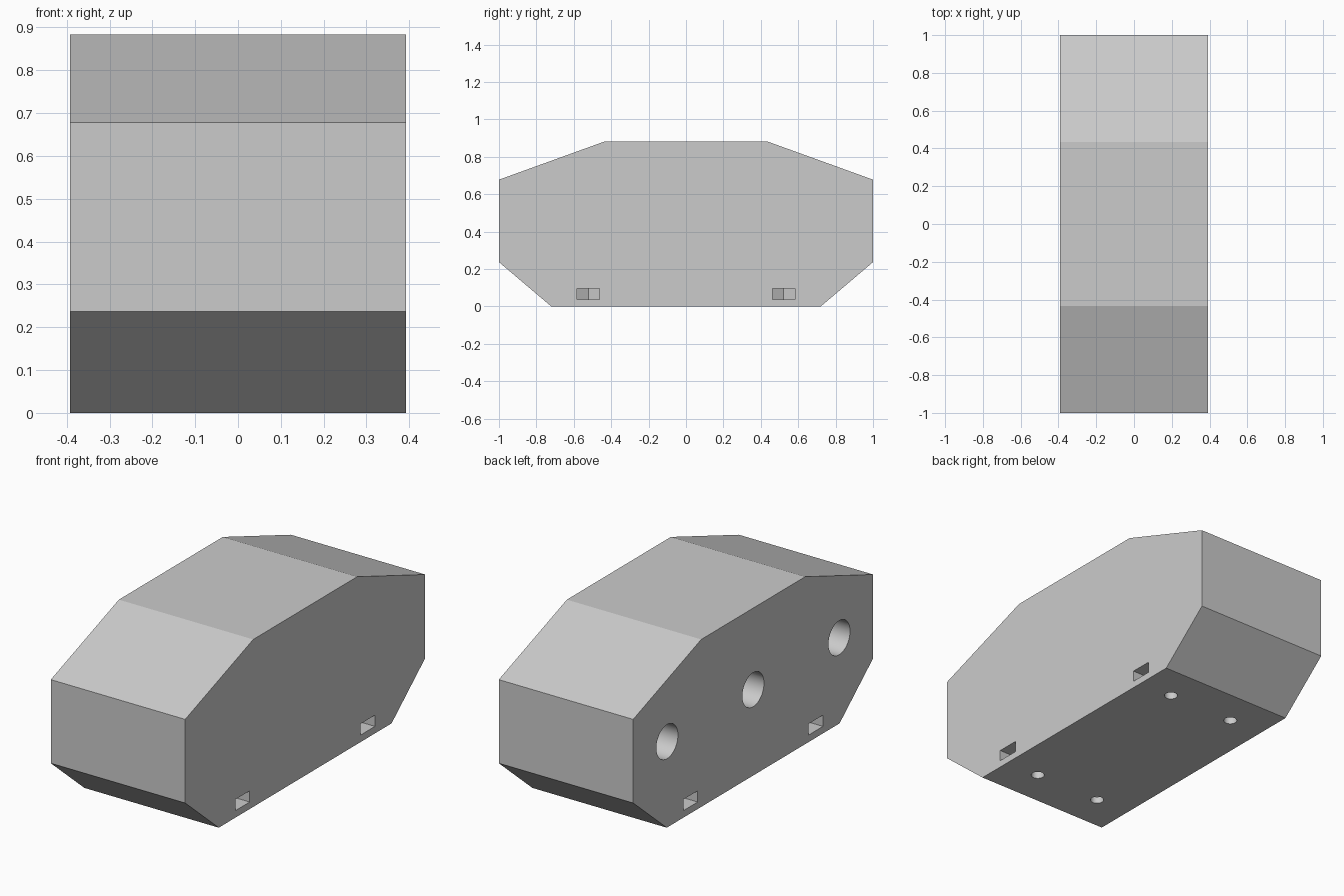
import bpy, bmesh, math
from mathutils import Matrix, Vector

cube = bpy.data.objects.get("Cube")
if cube:
    bpy.data.objects.remove(cube)

HALF_WIDTH = 0.392

grey = bpy.data.materials.new("plain grey")
grey.use_nodes = True
colour = (0.6, 0.6, 0.6, 1)
grey.diffuse_color = colour
grey.node_tree.nodes["Principled BSDF"].inputs["Base Color"].default_value = colour


def prism(name, outline, sweep):
    """Extrude a closed 3D outline along a vector."""
    bm = bmesh.new()
    face = bm.faces.new([bm.verts.new(p) for p in outline])
    ext = bmesh.ops.extrude_face_region(bm, geom=[face])
    moved = [v for v in ext["geom"] if isinstance(v, bmesh.types.BMVert)]
    bmesh.ops.translate(bm, verts=moved, vec=Vector(sweep))
    bmesh.ops.recalc_face_normals(bm, faces=bm.faces)
    mesh = bpy.data.meshes.new(name)
    bm.to_mesh(mesh)
    bm.free()
    mesh.materials.append(grey)
    obj = bpy.data.objects.new(name, mesh)
    bpy.context.collection.objects.link(obj)
    return obj


def circle(radius, count=48):
    steps = [math.tau * i / count for i in range(count)]
    return [(radius * math.cos(a), radius * math.sin(a)) for a in steps]


def cut(target, cutter):
    """Subtract the cutter, then discard it."""
    cutter.hide_render = True
    mod = target.modifiers.new("cut", "BOOLEAN")
    mod.operation = "DIFFERENCE"
    mod.solver = "EXACT"
    mod.object = cutter
    bpy.context.view_layer.objects.active = target
    bpy.ops.object.modifier_apply(modifier=mod.name)
    bpy.data.objects.remove(cutter)


# Body: chamfered block, the same at both ends
half = [(0.72, 0), (1, 0.237), (1, 0.678), (0.433, 0.883)]
profile = half + [(-y, z) for y, z in reversed(half)]
body = prism("body", [(-HALF_WIDTH, y, z) for y, z in profile], (2 * HALF_WIDTH, 0, 0))

# Three round blind bores in one side
for y in (-0.717, 0, 0.717):
    ring = [(-HALF_WIDTH - 0.05, y + a, 0.453 + b) for a, b in circle(0.09)]
    cut(body, prism("bore_cutter", ring, (0.6, 0, 0)))

# Nut slots with a pointed inner end, and the bolt holes crossing them
NUT_X, NUT_HALF = 0.195, 0.0595
tip = NUT_X - NUT_HALF * 2 / math.sqrt(3)
shoulder = NUT_X - NUT_HALF / math.sqrt(3)
outer = HALF_WIDTH + 0.05
slot = [(outer, -NUT_HALF), (outer, NUT_HALF), (shoulder, NUT_HALF),
        (tip, 0), (shoulder, -NUT_HALF)]
for side in (-1, 1):
    for y in (-0.522, 0.522):
        outline = [(side * a, y + b, 0.037) for a, b in slot]
        cut(body, prism("nut_slot_cutter", outline, (0, 0, 0.059)))
        ring = [(side * NUT_X + a, y + b, -0.05) for a, b in circle(0.033, 32)]
        cut(body, prism("bolt_hole_cutter", ring, (0, 0, 0.3)))

# Round walls smooth, flat sides crisp
bpy.ops.object.select_all(action="DESELECT")
body.select_set(True)
bpy.context.view_layer.objects.active = body
bpy.ops.object.shade_smooth_by_angle(angle=math.radians(15))
